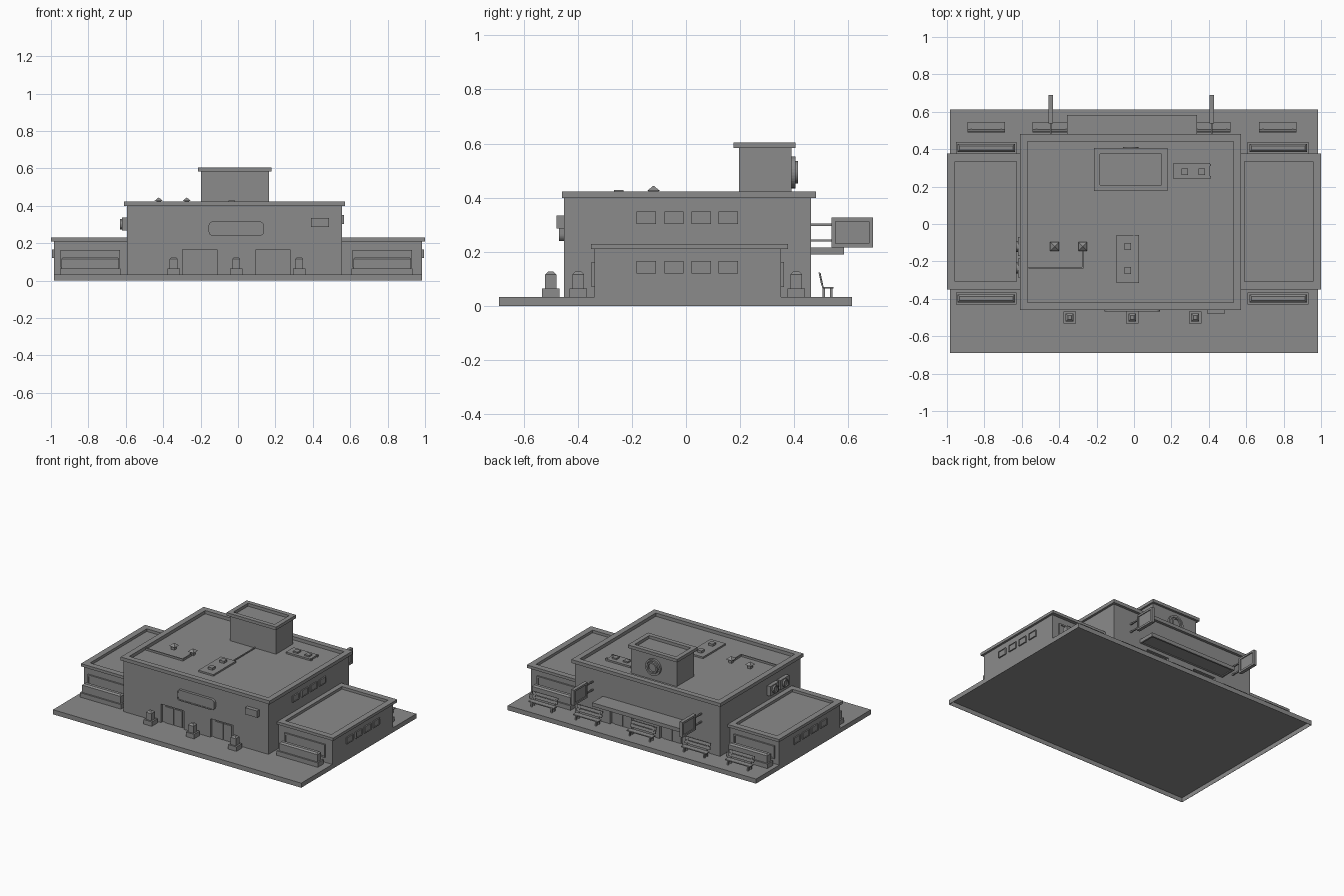
import bpy, bmesh, math
from mathutils import Vector, Matrix

if "Cube" in bpy.data.objects:
    bpy.data.objects.remove(bpy.data.objects["Cube"])

GREY = (0.26, 0.26, 0.26, 1)
mat = bpy.data.materials.new("plain grey")
mat.use_nodes = True
mat.diffuse_color = GREY
mat.node_tree.nodes["Principled BSDF"].inputs["Base Color"].default_value = GREY


def finish(name, bm):
    bmesh.ops.recalc_face_normals(bm, faces=bm.faces)
    me = bpy.data.meshes.new(name)
    bm.to_mesh(me)
    bm.free()
    me.materials.append(mat)
    ob = bpy.data.objects.new(name, me)
    bpy.context.collection.objects.link(ob)
    return ob


def sink(bm, direction, rim, depth):
    """Leave a flat rim on the face turned to direction and drop its middle straight in."""
    d = Vector(direction)
    bm.normal_update()
    face = [f for f in bm.faces if f.normal.dot(d) > 0.99]
    bmesh.ops.inset_region(bm, faces=face, thickness=rim, use_even_offset=True)
    new = bmesh.ops.extrude_face_region(bm, geom=face)["geom"]
    bmesh.ops.delete(bm, geom=[f for f in face if f.is_valid], context='FACES_ONLY')
    moved = [v for v in new if isinstance(v, bmesh.types.BMVert)]
    bmesh.ops.translate(bm, verts=moved, vec=-d * depth)


def box(name, x, y, z, panels=(), rim=0.01, depth=0.005, taper=None):
    """Box from ranges; panels = directions of the faces to sink; taper = width of the top bevel."""
    bm = bmesh.new()
    bmesh.ops.create_cube(bm, size=1)
    lo, hi = Vector((x[0], y[0], z[0])), Vector((x[1], y[1], z[1]))
    for v in bm.verts:
        v.co = Vector([lo[i] + (v.co[i] + 0.5) * (hi[i] - lo[i]) for i in range(3)])
    for d in panels:
        sink(bm, d, rim, depth)
    if taper:
        top = [e for e in bm.edges if all(v.co.z > hi.z - 1e-5 for v in e.verts)]
        bmesh.ops.bevel(bm, geom=top, offset=taper, segments=1, affect='EDGES')
    return finish(name, bm)


def around(c, w):
    return (c - w / 2, c + w / 2)


def dial(name, centre, direction, r, length, hole, depth, sides=24):
    bm = bmesh.new()
    bmesh.ops.create_cone(bm, cap_ends=True, segments=sides, radius1=r, radius2=r, depth=length)
    sink(bm, UP, r - hole, depth)
    turn = Vector((0, 0, 1)).rotation_difference(Vector(direction)).to_matrix().to_4x4()
    bmesh.ops.transform(bm, matrix=Matrix.Translation(centre) @ turn, verts=bm.verts)
    return finish(name, bm)


UP, DOWN = (0, 0, 1), (0, 0, -1)
G = 0.033  # ground level on the slab

# Ground slab, a shallow tray hollow from below
box("ground_slab", (-0.985, 0.985), (-0.69, 0.613), (0, G), [DOWN], 0.002, 0.0315)

# Main hall, with recessed doorways front and back
FRONT, BACK = -0.45, 0.462
hall = box("main_hall", (-0.594, 0.557), (FRONT, BACK), (G, 0.399))
box("main_roof", (-0.609, 0.573), (-0.459, 0.481), (0.399, 0.4235), [UP], 0.04, 0.0235)
for side, wall in ((-1, FRONT), (1, BACK)):
    for cx in (-0.205, 0.187):
        cutter = box("doorway_cutter", around(cx, 0.183), around(wall, 0.04), (G - 0.01, 0.166))
        cutter.hide_render = True
        mod = hall.modifiers.new("doorway", 'BOOLEAN')
        mod.object, mod.solver = cutter, 'EXACT'
        bpy.context.view_layer.objects.active = hall
        bpy.ops.object.modifier_apply(modifier=mod.name)
        bpy.data.objects.remove(cutter)
        for k in (-1, 1):
            box("door_leaf", around(cx + k * 0.035, 0.066),
                around(wall - side * 0.019, 0.01), (G, 0.15))

# Side wings with windows, planters and hedges
WINDOWS = [-0.147, -0.044, 0.056, 0.156]
for side, x0, x1, r0, r1 in ((-1, -0.985, -0.59, -1.0, -0.585), (1, 0.55, 0.985, 0.548, 1.0)):
    cx = 0.771 if side > 0 else -0.79
    box("wing_hall", (x0, x1), (-0.338, 0.351), (G, 0.21))
    box("wing_roof", (r0, r1), (-0.351, 0.376), (0.21, 0.23), [UP], 0.043, 0.019)
    edge = x1 if side > 0 else x0
    for cy in WINDOWS:
        box("wing_side_window", around(edge, 0.018), around(cy, 0.071), (0.12, 0.167),
            [(side, 0, 0)], 0.005, 0.004)
    for front, wall, py in ((-1, -0.338, -0.398), (1, 0.351, 0.407)):
        box("wing_shop_window", around(cx, 0.32), around(wall, 0.022), (0.07, 0.163),
            [(0, front, 0)], 0.01, 0.006)
        box("long_planter", around(cx, 0.326), around(py, 0.064), (G, 0.065))
        box("long_hedge", around(cx, 0.306), around(py, 0.042), (0.06, 0.127), taper=0.01)

# Upper side windows
for cy in WINDOWS:
    box("upper_side_window", around(0.557, 0.018), around(cy, 0.071), (0.303, 0.35),
        [(1, 0, 0)], 0.005, 0.004)

# Front planters with shrubs
for cx in (-0.344, -0.009, 0.327):
    box("square_planter", around(cx, 0.066), around(-0.5, 0.064), (G, 0.065))
    box("square_shrub", around(cx, 0.042), around(-0.5, 0.042), (0.06, 0.127), taper=0.011)

# Front sign with rounded ends, and a small wall box
bm = bmesh.new()
bmesh.ops.create_cube(bm, size=1)
bmesh.ops.scale(bm, vec=(0.296, 0.034, 0.077), verts=bm.verts)
bmesh.ops.translate(bm, vec=(-0.009, -0.452, 0.278), verts=bm.verts)
ends = [e for e in bm.edges if abs(e.verts[0].co.y - e.verts[1].co.y) > 0.01]
bmesh.ops.bevel(bm, geom=ends, offset=0.024, segments=5, profile=0.5, affect='EDGES')
sink(bm, (0, -1, 0), 0.008, 0.004)
finish("front_sign", bm)
box("small_wall_sign", (0.39, 0.486), (-0.478, -0.45), (0.287, 0.335))

# Air conditioners on the side wall
for cy in (-0.12, -0.235):
    box("wall_air_unit", (-0.62, -0.59), around(cy, 0.1), (0.267, 0.337))
    dial("wall_air_fan", (-0.622, cy, 0.302), (-1, 0, 0), 0.029, 0.02, 0.021, 0.008)

# Tower and clock
box("tower", (-0.199, 0.165), (0.195, 0.389), (0.39, 0.583))
box("tower_roof", (-0.214, 0.178), (0.176, 0.405), (0.583, 0.605), [UP], 0.032, 0.021)
CLOCK = Vector((-0.018, 0.394, 0.494))
dial("clock_rim", CLOCK, (0, 1, 0), 0.059, 0.022, 0.046, 0.008, 32)
dial("clock_ring", CLOCK + Vector((0, 0.006, 0)), (0, 1, 0), 0.041, 0.026, 0.03, 0.012, 32)

# Rear canopy
box("rear_canopy", (-0.359, 0.336), (0.455, 0.583), (0.19, 0.216), [DOWN], 0.012, 0.006)

# Hanging signs on twin arms
for cx in (-0.445, 0.416):
    box("hanging_sign", around(cx, 0.024), (0.538, 0.69), (0.217, 0.327),
        [(1, 0, 0), (-1, 0, 0)], 0.014, 0.006)
    for z in (0.242, 0.3):
        box("sign_arm", around(cx, 0.009), (0.455, 0.54), around(z, 0.009))

# Rear benches
for cx in (-0.79, -0.442, -0.011, 0.416, 0.769):
    box("bench_seat", around(cx, 0.2), (0.506, 0.545), (0.064, 0.071))
    for z in (0.09, 0.114):
        slat = box("bench_back_slat", around(0, 0.2), around(0, 0.006), around(0, 0.021))
        slat.location = (cx, 0.504 - (z - 0.07) * 0.21, z)
        slat.rotation_euler.x = math.radians(12)
    for k in (-1, 1):
        for y in (0.509, 0.537):
            box("bench_leg", around(cx + k * 0.08, 0.01), around(y, 0.009), (G, 0.066))
        post = box("bench_back_post", around(0, 0.01), around(0, 0.006), around(0, 0.056))
        post.location = (cx + k * 0.08, 0.5, 0.095)
        post.rotation_euler.x = math.radians(12)

# Roof vents with pyramid caps
ROOF = 0.399
for cx in (-0.424, -0.274):
    box("vent_post", around(cx, 0.026), around(-0.12, 0.026), (ROOF, 0.427))
    bm = bmesh.new()
    bmesh.ops.create_cone(bm, cap_ends=True, segments=4, radius1=0.034, radius2=0, depth=0.02)
    bmesh.ops.rotate(bm, matrix=Matrix.Rotation(math.pi / 4, 3, 'Z'), verts=bm.verts)
    bmesh.ops.translate(bm, vec=(cx, -0.12, 0.435), verts=bm.verts)
    finish("vent_cap", bm)

# Roof pads with air units
for name, px, py, top, units in (
        ("front_roof_pad", (-0.093, 0.026), (-0.316, -0.06), 0.428, ((-0.034, -0.12), (-0.034, -0.248))),
        ("rear_roof_pad", (0.212, 0.405), (0.24, 0.326), 0.422, ((0.272, 0.28), (0.362, 0.28)))):
    box(name, px, py, (ROOF, 0.412))
    for ux, uy in units:
        box("roof_air_unit", around(ux, 0.036), around(uy, 0.036), (0.41, top))
for cy in (0.25, 0.316):
    box("pad_connector", (0.4, 0.412), around(cy, 0.012), (ROOF, 0.416))

# Roof pipes
for px, py, top in (((-0.278, -0.27), (-0.235, -0.125), 0.414),
                    ((-0.565, -0.27), (-0.239, -0.231), 0.414),
                    ((-0.004, 0.004), (-0.07, 0.2), 0.407)):
    box("roof_pipe", px, py, (ROOF, top))
